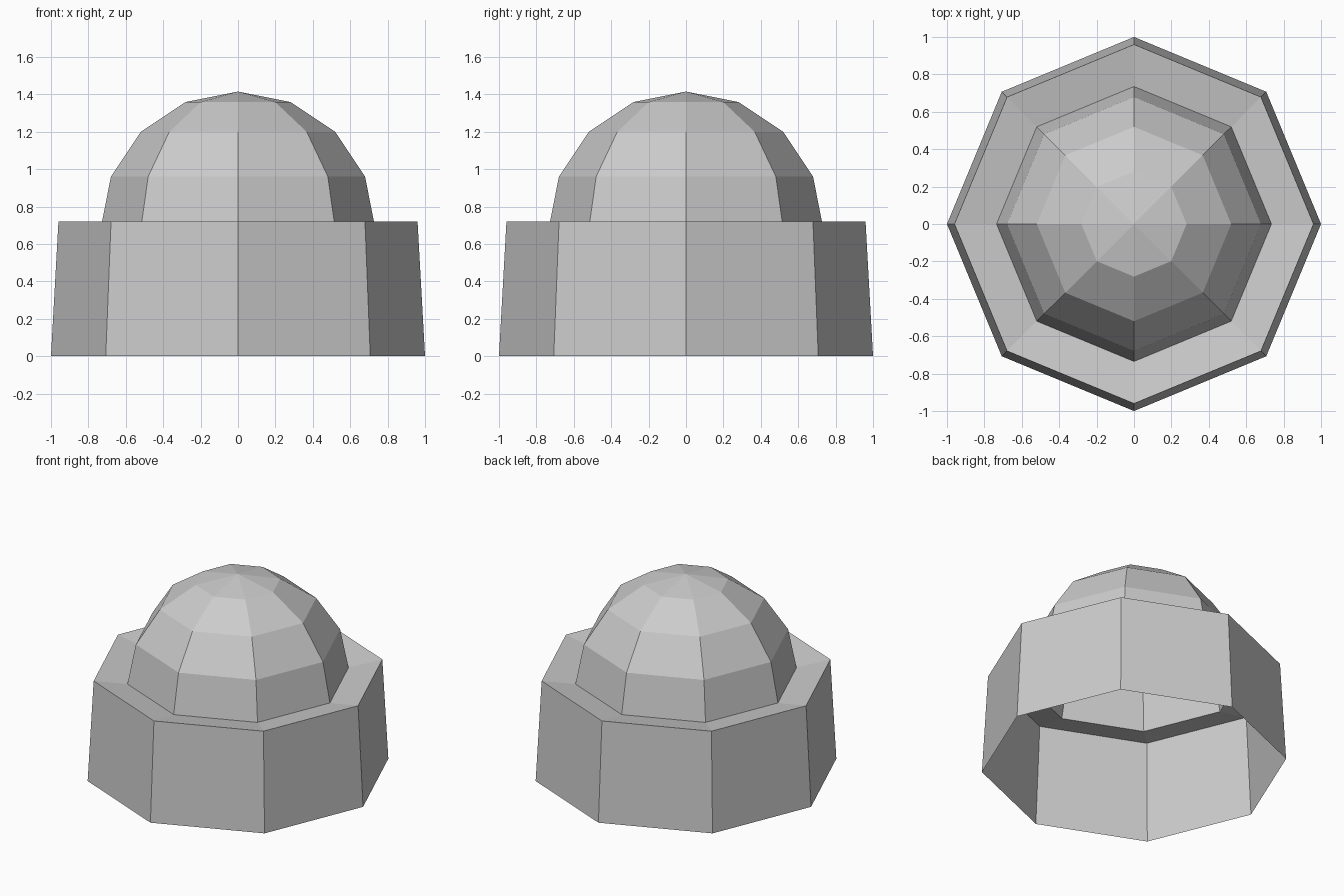
import bpy
import bmesh
from math import sin, cos, pi
from mathutils import Vector

default = bpy.data.objects.get("Cube")
if default:
    bpy.data.objects.remove(default, do_unlink=True)

SIDES = 8
DOME_RADIUS = 0.735
DOME_Z = 0.68

# One plain grey for everything
grey = bpy.data.materials.new("light_grey")
grey.use_nodes = True
colour = (0.6, 0.6, 0.6, 1.0)
grey.diffuse_color = colour
grey.node_tree.nodes["Principled BSDF"].inputs["Base Color"].default_value = colour


def lathe(name, profile):
    """Turn a radius/height profile, listed from low to high, into a flat-sided open shell."""
    bm = bmesh.new()
    verts = [bm.verts.new((r, 0, z)) for r, z in profile]
    edges = [bm.edges.new(pair) for pair in zip(verts, verts[1:])]
    bmesh.ops.spin(bm, geom=verts + edges, cent=(0, 0, 0), axis=(0, 0, 1),
                   angle=2 * pi, steps=SIDES)
    bmesh.ops.remove_doubles(bm, verts=bm.verts, dist=0.001)

    # Point every face up or away from the axis
    bm.normal_update()
    for face in bm.faces:
        centre = face.calc_center_median()
        if face.normal.dot(Vector((centre.x, centre.y, 1))) < 0:
            face.normal_flip()

    mesh = bpy.data.meshes.new(name)
    bm.to_mesh(mesh)
    bm.free()
    mesh.materials.append(grey)
    obj = bpy.data.objects.new(name, mesh)
    bpy.context.collection.objects.link(obj)
    return obj


# Tapered wall, open underneath, with a ledge dipping in towards the dome
lathe("base_wall", [(1, 0), (0.96, 0.72)])
lathe("ledge", [(0.96, 0.72), (DOME_RADIUS, DOME_Z)])

# Hollow half-sphere dome in four bands
angles = [i * pi / 8 for i in range(5)]
lathe("dome", [(DOME_RADIUS * cos(a), DOME_Z + DOME_RADIUS * sin(a)) for a in angles])
